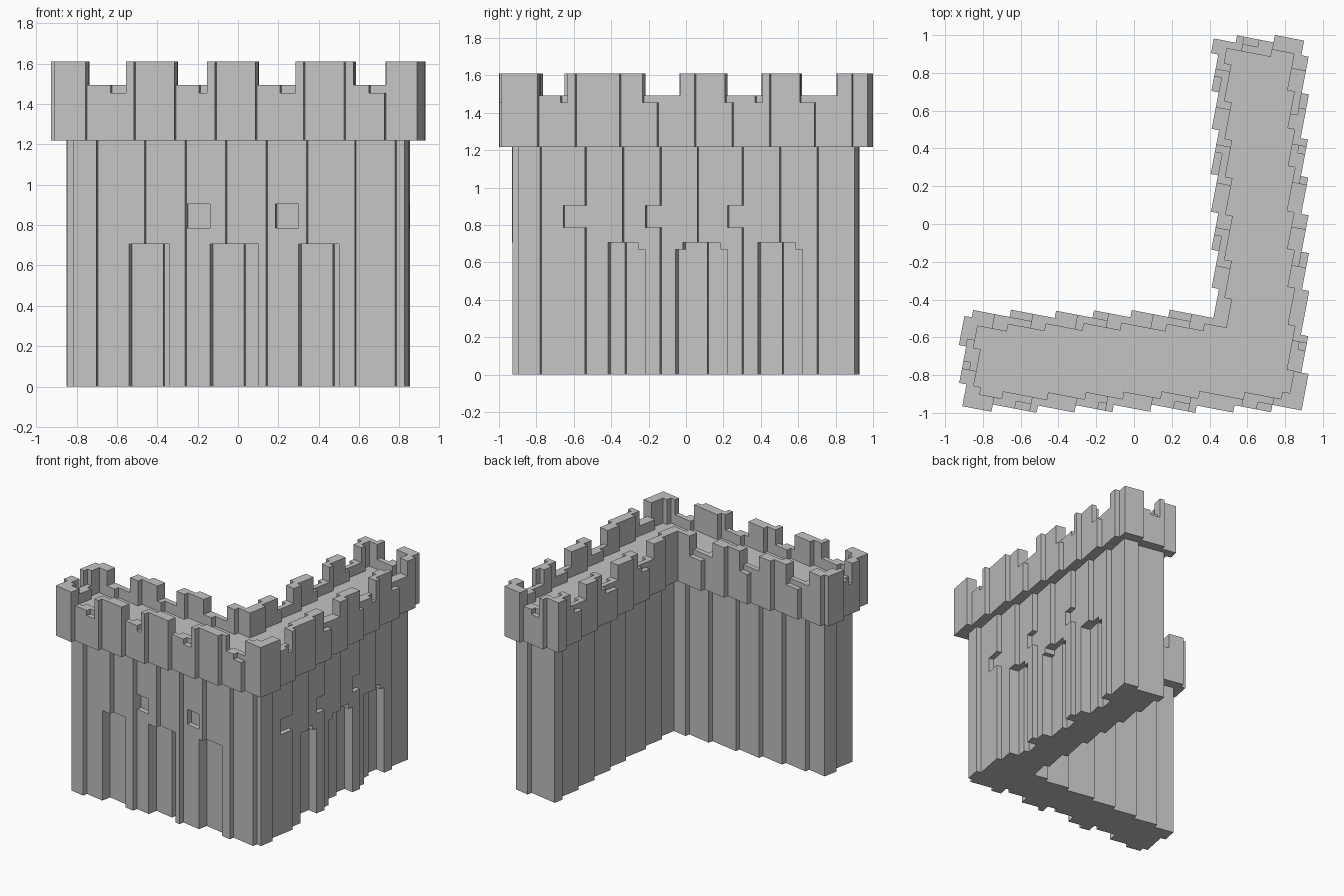
import bpy, bmesh, math

if "Cube" in bpy.data.objects:
    bpy.data.objects.remove(bpy.data.objects["Cube"])

# Corner castle wall made of small cubes on a grid turned about z.
S = 0.0393                       # cube size
ANG = math.radians(10.8)         # turn of the cube grid
C, N = S * math.cos(ANG), S * math.sin(ANG)
OX, OY = -0.75, -0.994           # grid origin
SHIFT_X = -0.0045                # centres the result

# Heights in cubes
DOOR_TOP, WIN_LO, WIN_HI, BODY_TOP, DECK, SILL, TOP = 18, 20, 23, 31, 36, 38, 41

# L-shaped plans: west, east, south, north, inner x, inner y
CROWN = (-0.900, 0.9094, -0.9776, 0.9776, 0.432, -0.4755)
BODY = (-0.827, 0.8349, -0.9069, 0.906, 0.505, -0.548)
LIP = 0.0176                     # outer strip of each gap that is one cube lower
CROWN_CORE = (CROWN[0] + LIP, CROWN[1] - LIP, CROWN[2] + LIP,
              CROWN[3] - LIP, CROWN[4] + LIP, CROWN[5] - LIP)

# Openings: ranges along the front (x) and along the right side (y)
FRONT_DOORS = [(c - 0.108, c + 0.108) for c in (-0.43, -0.01, 0.41)]
FRONT_WINDOWS = [(c - 0.06, c + 0.06) for c in (-0.185, 0.235)]
SIDE_DOORS = [(-0.41, -0.215), (-0.04, 0.225), (0.39, 0.625)]
SIDE_DOOR_TOPS = [(-0.41, -0.25), (-0.01, 0.19), (0.39, 0.59)]
SIDE_WINDOWS = [(c - 0.06, c + 0.06) for c in (-0.595, -0.165, 0.28)]
GAPS_X = [(-0.735, -0.545), (-0.30, -0.145), (0.10, 0.295), (0.58, 0.737)]
GAPS_Y = [(-0.785, -0.63), (-0.225, -0.03), (0.21, 0.41), (0.60, 0.81)]


def world(u, w):
    return OX + C * u + N * w, OY - N * u + C * w


def within(v, ranges):
    return any(a < v < b for a, b in ranges)


def in_plan(x, y, plan):
    west, east, south, north, ix, iy = plan
    return west < x < east and south < y < north and (x > ix or y < iy)


def wall_solid(x, y, k):
    if not in_plan(x, y, BODY):
        return False
    if k < DOOR_TOP:                                   # door recesses
        side = SIDE_DOOR_TOPS if k == DOOR_TOP - 1 else SIDE_DOORS
        if y < -0.848 and within(x, FRONT_DOORS):
            return False
        if x > 0.760 and within(y, side):
            return False
    if WIN_LO <= k < WIN_HI:                           # window recesses
        if y < -0.872 and within(x, FRONT_WINDOWS):
            return False
        if x > 0.8045 and within(y, SIDE_WINDOWS):
            return False
    return True


def parapet_solid(x, y, k):
    if not in_plan(x, y, CROWN) or in_plan(x, y, BODY):
        return False
    if within(x, GAPS_X) or within(y, GAPS_Y):         # gaps between merlons
        return k < (SILL if in_plan(x, y, CROWN_CORE) else SILL - 1)
    return True


# Fill the grid, sorting the cubes into parts
cubes = {}
for u in range(-9, 46):
    for w in range(-4, 62):
        x, y = world(u + 0.5, w + 0.5)
        if not in_plan(x, y, CROWN):
            continue
        for k in range(TOP):
            if k < BODY_TOP:
                if wall_solid(x, y, k):
                    cubes[u, w, k] = "wall_body"
            elif parapet_solid(x, y, k):
                cubes[u, w, k] = "parapet"
            elif k < DECK and in_plan(x, y, BODY):
                cubes[u, w, k] = "walkway"

# Cube sides: neighbour direction and corner offsets (counter-clockwise outside)
SIDES = [
    ((1, 0, 0), ((1, 0, 0), (1, 1, 0), (1, 1, 1), (1, 0, 1))),
    ((-1, 0, 0), ((0, 0, 0), (0, 0, 1), (0, 1, 1), (0, 1, 0))),
    ((0, 1, 0), ((0, 1, 0), (0, 1, 1), (1, 1, 1), (1, 1, 0))),
    ((0, -1, 0), ((0, 0, 0), (1, 0, 0), (1, 0, 1), (0, 0, 1))),
    ((0, 0, 1), ((0, 0, 1), (1, 0, 1), (1, 1, 1), (0, 1, 1))),
    ((0, 0, -1), ((0, 0, 0), (0, 1, 0), (1, 1, 0), (1, 0, 0))),
]

stone = bpy.data.materials.new("grey stone")
stone.diffuse_color = (0.55, 0.55, 0.55, 1)
stone.use_nodes = True
stone.node_tree.nodes["Principled BSDF"].inputs["Base Color"].default_value = stone.diffuse_color


def build(part):
    """Outer skin of all cubes of one part, with flat areas merged."""
    bm = bmesh.new()
    verts = {}

    def vert(p):
        if p not in verts:
            x, y = world(p[0], p[1])
            verts[p] = bm.verts.new((x + SHIFT_X, y, p[2] * S))
        return verts[p]

    for (u, w, k), name in cubes.items():
        if name != part:
            continue
        for (a, b, c), corners in SIDES:
            if (u + a, w + b, k + c) not in cubes:
                bm.faces.new([vert((u + i, w + j, k + m)) for i, j, m in corners])
    bmesh.ops.dissolve_limit(bm, angle_limit=0.01, verts=bm.verts[:], edges=bm.edges[:])
    mesh = bpy.data.meshes.new(part)
    bm.to_mesh(mesh)
    bm.free()
    mesh.materials.append(stone)
    bpy.context.collection.objects.link(bpy.data.objects.new(part, mesh))


for part in ("wall_body", "walkway", "parapet"):
    build(part)
